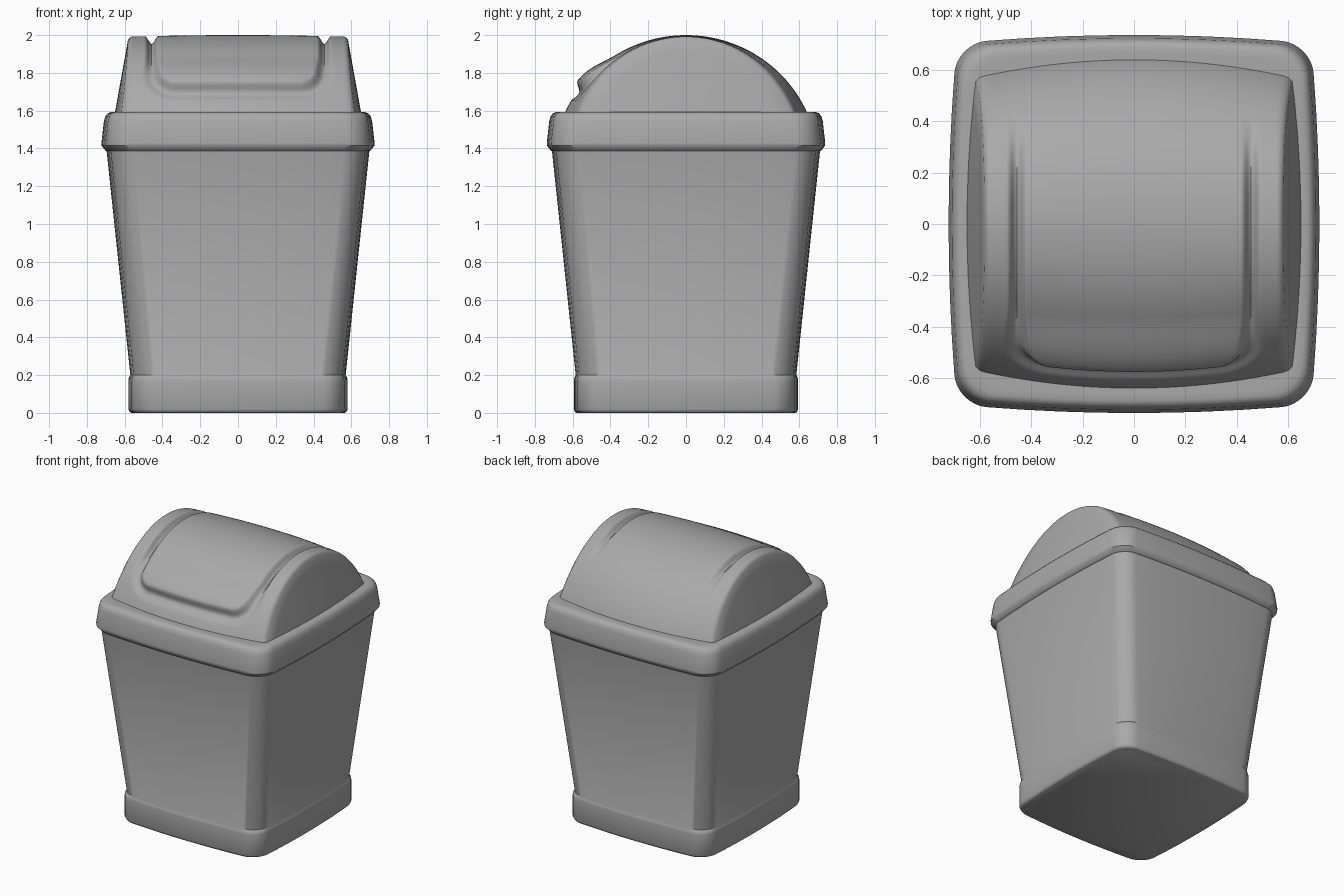
import bpy, bmesh, math

cube = bpy.data.objects.get("Cube")
if cube:
    bpy.data.objects.remove(cube)

# One plain grey plastic
grey = bpy.data.materials.new("grey plastic")
grey.use_nodes = True
colour = (0.4, 0.4, 0.4, 1)
grey.diffuse_color = colour
grey.node_tree.nodes["Principled BSDF"].inputs["Base Color"].default_value = colour


def finish(name, bm, angle):
    bmesh.ops.remove_doubles(bm, verts=bm.verts[:], dist=0.0002)
    bmesh.ops.recalc_face_normals(bm, faces=bm.faces[:])
    mesh = bpy.data.meshes.new(name)
    bm.to_mesh(mesh)
    bm.free()
    mesh.materials.append(grey)
    obj = bpy.data.objects.new(name, mesh)
    bpy.context.collection.objects.link(obj)
    bpy.ops.object.select_all(action='DESELECT')
    obj.select_set(True)
    bpy.context.view_layer.objects.active = obj
    bpy.ops.object.shade_smooth_by_angle(angle=math.radians(angle))


def bridge(bm, rows, closed=False):
    for a, b in zip(rows, rows[1:]):
        n = len(a)
        for i in range(n if closed else n - 1):
            j = (i + 1) % n
            bm.faces.new((a[i], a[j], b[j], b[i]))


def smooth(lo, hi, v):
    t = min(1, max(0, (v - lo) / (hi - lo)))
    return t * t * (3 - 2 * t)


def bowed_square(hx, hy, radius, bow=0.045, corner=8, side=8):
    """Rounded rectangle whose sides swell gently outwards."""
    pts = []
    centres = [(1, 1), (-1, 1), (-1, -1), (1, -1)]
    for k, (sx, sy) in enumerate(centres):
        for i in range(corner + 1):
            a = math.pi / 2 * (k + i / corner)
            pts.append((sx * (hx - radius) + radius * math.cos(a),
                        sy * (hy - radius) + radius * math.sin(a)))
        nx, ny = centres[(k + 1) % 4]
        a = math.pi / 2 * (k + 1)
        end = (nx * (hx - radius) + radius * math.cos(a),
               ny * (hy - radius) + radius * math.sin(a))
        x0, y0 = pts[-1]
        for i in range(1, side):
            t = i / side
            pts.append((x0 + (end[0] - x0) * t, y0 + (end[1] - y0) * t))
    return [(x * (1 - bow * (y / hy) ** 2), y * (1 - bow * (x / hx) ** 2))
            for x, y in pts]


def loft(name, profile, radius):
    bm = bmesh.new()
    rows = [[bm.verts.new((x, y, z)) for x, y in
             bowed_square(h, h + 0.014, radius)] for z, h in profile]
    bridge(bm, rows, closed=True)
    bm.faces.new(rows[0])
    bm.faces.new(rows[-1])
    finish(name, bm, 35)


# Tapered bin with a straight foot band
loft("bin_body", [(0, 0.565), (0.006, 0.574), (0.02, 0.58), (0.17, 0.58),
                  (0.185, 0.578), (0.2, 0.57), (1.4, 0.697)], 0.11)
# Overhanging rim
loft("rim", [(1.385, 0.695), (1.39, 0.703), (1.415, 0.722), (1.43, 0.723),
             (1.545, 0.71), (1.572, 0.702), (1.586, 0.69), (1.592, 0.675),
             (1.592, 0.65)], 0.12)

# Domed lid with a swing flap outlined by a U-shaped groove
RADIUS, CENTRE, BASE, SHOULDER = 0.689, 1.311, 1.588, 0.562
LIMIT = math.acos((BASE - CENTRE) / RADIUS)
FLAP_X, FLAP_ARC, FLAP_ROUND = 0.457, 0.675, 0.13


def dome_point(x, angle):
    """Angle runs from the top of the dome, positive to the front."""
    arc = angle * RADIUS
    # signed distance to the middle of the groove
    qx, qy = abs(x) - FLAP_X + FLAP_ROUND, arc - FLAP_ARC + FLAP_ROUND
    dist = (math.hypot(max(qx, 0), max(qy, 0)) + min(max(qx, qy), 0)
            - FLAP_ROUND)
    front = smooth(0.35, 0.6, arc)
    width = 0.036 + 0.02 * front
    fade = smooth(-0.52, -0.05, arc)
    depth = (0.042 - 0.027 * front) * fade
    groove = -depth * (1 - smooth(0, width, abs(dist)))
    # flap lip flares out above its lower edge
    lip = 0.032 * smooth(0.38, 0.61, arc) * (1 - smooth(-width, -0.01, dist))
    r = RADIUS + groove + lip - 0.008 * (x / SHOULDER) ** 2 * math.cos(angle)
    stretch = (0.641 - 0.055 * (x / SHOULDER) ** 2) / 0.63
    return x, -r * math.sin(angle) * stretch, CENTRE + r * math.cos(angle)


def end_wall(y, z):
    return 0.652 - 0.18 * (z - BASE) - 0.11 * y * y


bm = bmesh.new()
COLS, ROWS = 150, 130
angles = [LIMIT * (2 * i / ROWS - 1) for i in range(ROWS + 1)]
grid = [[bm.verts.new(dome_point(SHOULDER * (2 * c / COLS - 1), a))
         for a in angles] for c in range(COLS + 1)]
bridge(bm, grid)

# Sloping end walls, rounded over at the shoulder
for sign, edge in ((-1, grid[0]), (1, grid[-1])):
    rings = [edge]
    for scale, blend in ((0.993, 0.4), (0.98, 0.75), (0.955, 1),
                         (0.8, 1), (0.6, 1), (0.4, 1), (0.2, 1), (0.01, 1)):
        ring = []
        for v in edge:
            y, z = v.co.y * scale, BASE + (v.co.z - BASE) * scale
            x = SHOULDER + (end_wall(y, z) - SHOULDER) * blend
            ring.append(bm.verts.new((sign * x, y, z)))
        rings.append(ring)
    bridge(bm, rings)
finish("swing_lid", bm, 40)
